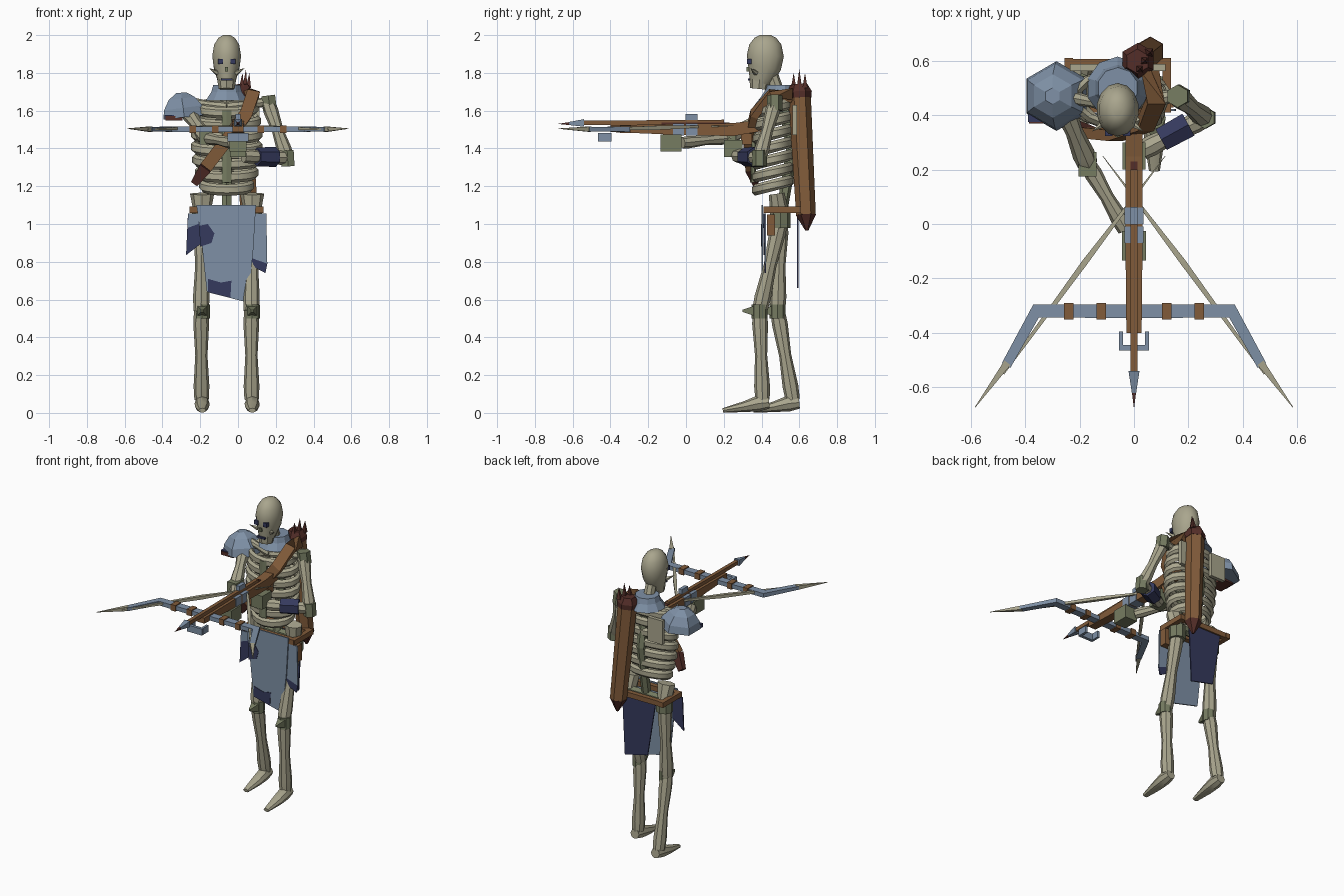
import bpy, bmesh, math
from mathutils import Vector

default_cube = bpy.data.objects.get("Cube")
if default_cube:
    bpy.data.objects.remove(default_cube)


def make_material(name, red, green, blue):
    material = bpy.data.materials.new(name)
    material.use_nodes = True
    color = (red, green, blue, 1)
    material.diffuse_color = color
    material.node_tree.nodes["Principled BSDF"].inputs["Base Color"].default_value = color
    return material


bone = make_material("pale bone", .40, .38, .27)
joint = make_material("olive bone", .18, .20, .12)
steel = make_material("blue grey steel", .21, .28, .38)
wood = make_material("brown wood", .22, .105, .042)
maroon = make_material("dark red leather", .09, .028, .022)
navy = make_material("navy cloth", .036, .042, .11)


def finish(name, mesh_builder, material, smooth):
    bmesh.ops.remove_doubles(mesh_builder, verts=mesh_builder.verts, dist=.0005)
    bmesh.ops.recalc_face_normals(mesh_builder, faces=mesh_builder.faces)
    mesh = bpy.data.meshes.new(name)
    mesh_builder.to_mesh(mesh)
    mesh_builder.free()
    mesh.materials.append(material)
    if smooth:
        mesh.shade_smooth()
        mesh.set_sharp_from_angle(angle=math.radians(40))
    obj = bpy.data.objects.new(name, mesh)
    bpy.context.scene.collection.objects.link(obj)
    return obj


def loft(name, path, sizes, material, sides=8, closed=False, smooth=False):
    """Sweep a section along a path; sizes are half widths, one number or (across, up)."""
    path = [Vector(point) for point in path]
    if not isinstance(sizes, list):
        sizes = [sizes] * len(path)
    span = (path[-1] - path[0]).normalized()
    upright = abs(span.z) > .75 and not closed
    reference = Vector((0, 1, 0)) if upright else Vector((0, 0, 1))
    builder, rings, count = bmesh.new(), [], len(path)
    for index, point in enumerate(path):
        if closed:
            tangent = path[(index + 1) % count] - path[index - 1]
        else:
            tangent = path[min(index + 1, count - 1)] - path[max(index - 1, 0)]
        tangent.normalize()
        across = tangent.cross(reference).normalized()
        up = across.cross(tangent)
        size = sizes[index]
        wide, high = size if isinstance(size, tuple) else (size, size)
        ring = []
        for step in range(sides):
            angle = math.tau * step / sides + (math.pi / 4 if sides == 4 else math.pi / 2)
            grow = math.sqrt(2) if sides == 4 else 1
            offset = across * wide * math.cos(angle) + up * high * math.sin(angle)
            ring.append(builder.verts.new(point + offset * grow))
        rings.append(ring)
    pairs = list(zip(rings, rings[1:])) + ([(rings[-1], rings[0])] if closed else [])
    for low, top in pairs:
        for step in range(sides):
            after = (step + 1) % sides
            builder.faces.new((low[step], low[after], top[after], top[step]))
    if not closed:
        builder.faces.new(rings[0])
        builder.faces.new(rings[-1])
    return finish(name, builder, material, smooth)


def limb(name, start, end, radius):
    """A long bone, thicker at both ends."""
    start, end = Vector(start), Vector(end)
    path = [start.lerp(end, part) for part in (0, .15, .5, .85, 1)]
    return loft(name, path, [radius * f for f in (1, 1.1, .85, 1.1, 1)], bone, smooth=True)


def box(name, center, half, material):
    x, y, z = center
    return loft(name, [(x, y - half[1], z), (x, y + half[1], z)], (half[0], half[2]), material, sides=4)


def plate(name, outline, depth, material, tilt=0, thick=.008):
    """A flat sheet from an (x, z) outline facing the front."""
    builder = bmesh.new()
    sheet = builder.faces.new([builder.verts.new((x, depth + tilt * x, z)) for x, z in outline])
    extruded = bmesh.ops.extrude_face_region(builder, geom=[sheet])["geom"]
    moved = [item for item in extruded if isinstance(item, bmesh.types.BMVert)]
    bmesh.ops.translate(builder, verts=moved, vec=(0, thick, 0))
    return finish(name, builder, material, False)


mid = -.06  # body centre line

# Skull with jaw, eyes, nose and cheek tusks
loft("skull",
     [(mid, .42, 2), (mid, .42, 1.985), (mid, .42, 1.95), (mid, .42, 1.89), (mid, .415, 1.83),
      (mid, .4, 1.78), (mid, .39, 1.75)],
     [(.02, .03), (.045, .058), (.068, .085), (.078, .098), (.07, .088), (.055, .07), (.046, .055)],
     bone, sides=14, smooth=True)
loft("jaw", [(mid, .39, 1.765), (mid, .385, 1.715)], [(.05, .055), (.042, .045)], bone, sides=8)
for side in (-1, 1):
    box("eye_socket", (mid + side * .033, .336, 1.86), (.014, .012, .014), navy)
    loft("cheek_tusk", [(mid + side * .05, .37, 1.8), (mid + side * .095, .34, 1.825)], [.015, 0], bone, sides=5)
box("nose_hole", (mid, .332, 1.82), (.008, .012, .012), joint)
box("mouth_gap", (mid, .333, 1.765), (.03, .006, .006), navy)

# Neck, spine and steel collar
loft("neck", [(mid, .52, 1.6), (mid, .45, 1.8)], .035, bone, smooth=True)
loft("spine", [(mid, .5, 1.03), (mid, .53, 1.2), (mid, .56, 1.4), (mid, .52, 1.64)], .03, joint, sides=6)
loft("collar", [(mid, .5, 1.735), (mid, .5, 1.7), (mid, .5, 1.655)], [.075, .085, .115], steel, sides=10)

# Ribcage: slanted elliptical rings with a breastbone
for level in range(7):
    bulge = 1 - ((level - 3.5) / 3.5) ** 2
    width, height = .13 + .045 * bulge, 1.205 + .068 * level
    ring = []
    for step in range(16):
        turn = math.tau * step / 16
        ring.append((mid + width * math.cos(turn), .46 + .095 * math.sin(turn),
                     height + .025 * math.sin(turn)))
    loft("rib", ring, (.018, .03), bone, sides=6, closed=True, smooth=True)
loft("breastbone", [(mid, .355, 1.22), (mid, .36, 1.6)], (.03, .015), joint, sides=6)

# Shoulder girdle
for side in (-1, 1):
    limb("collar_bone", (mid, .43, 1.62), (mid + side * .2, .47, 1.645), .024)
    box("shoulder_blade", (mid + side * .12, .575, 1.55), (.055, .012, .08), bone)

# Right arm supporting the bow from below
shoulder, elbow, wrist = (-.27, .46, 1.6), (-.17, .22, 1.455), (-.03, -.02, 1.43)
limb("right_upper_arm", shoulder, elbow, .038)
limb("right_forearm", elbow, wrist, .03)
box("right_elbow", elbow, (.033, .045, .035), joint)
box("right_hand", (0, -.08, 1.43), (.045, .055, .045), joint)

# Left arm reaching to the trigger
shoulder, elbow, wrist = (.16, .47, 1.64), (.26, .39, 1.35), (.03, .27, 1.36)
limb("left_upper_arm", shoulder, elbow, .036)
limb("left_forearm", elbow, wrist, .035)
loft("left_shoulder", [(.17, .47, 1.6), (.16, .47, 1.68)], .042, joint, sides=6)
loft("left_elbow", [(.265, .39, 1.305), (.26, .39, 1.39)], .04, joint, sides=6)
loft("left_glove", [(.2, .365, 1.355), (.1, .31, 1.355)], [.053, .05], navy, sides=6)
box("left_hand", (0, .25, 1.4), (.042, .05, .045), joint)

# Shoulder dome with its strap
loft("shoulder_dome", [(-.285, .47, 1.565), (-.29, .47, 1.615), (-.298, .47, 1.665), (-.3, .47, 1.695)],
     [.128, .118, .08, .03], steel, sides=6)
box("dome_strap", (-.34, .43, 1.56), (.045, .06, .012), maroon)
box("dome_lining", (-.36, .39, 1.565), (.03, .015, .012), navy)

# Chest strap running from the left shoulder to the right hip
strap = [(.06, .56, 1.68), (.08, .45, 1.69), (.04, .36, 1.58), (-.07, .325, 1.43), (-.17, .335, 1.3)]
loft("chest_strap", strap, (.034, .02), wood, sides=4)
loft("strap_end", [strap[-1], (-.23, .37, 1.215)], [(.034, .021), (.02, .015)], maroon, sides=4)

# Quiver with capped ends and spiky arrows
top, bottom = Vector((.015, .6, 1.7)), Vector((.06, .635, 1.05))
loft("quiver", [top, bottom], [.06, .052], wood, sides=6)
loft("quiver_rim", [top.lerp(bottom, .05), top, top.lerp(bottom, -.06)], [.062, .066, .045], maroon, sides=6)
loft("quiver_tip", [bottom, bottom + Vector((.005, .005, -.085))], [.054, .008], maroon, sides=6)
for shift in (-1, 0, 1):
    base = top + Vector((.022 + .018 * shift, .03 * shift, .02))
    loft("quiver_arrow", [base, base + Vector((.005, 0, .1 - .02 * abs(shift)))], [.014, 0], maroon, sides=4)

# Pelvis and legs
for label, x, knee_y, ankle_y in (("right", -.19, .485, .565), ("left", .075, .39, .405)):
    hip, knee, ankle = (x, .5, 1.02), (x - .005, knee_y, .54), (x - .003, ankle_y, .07)
    loft(label + "_pelvis", [(x, .5, 1), (x, .495, 1.06), (x, .48, 1.16)],
         [.04, (.045, .05), (.064, .042)], bone, sides=8)
    loft(label + "_hip_joint", [(x, .5, .98), (x, .5, 1.07)], .053, joint, sides=8)
    limb(label + "_thigh", hip, knee, .04)
    limb(label + "_shin", knee, ankle, .038)
    loft(label + "_knee", [(x, knee_y, .5), (x, knee_y, .575)], .042, joint, sides=8)
    loft(label + "_knee_spike", [(x, knee_y - .03, .54), (x, knee_y - .09, .54)], [.026, .006], joint, sides=4)
    loft(label + "_foot",
         [(x, ankle_y + .035, .055), (x, ankle_y - .02, .05), (x, ankle_y - .1, .032), (x, ankle_y - .21, .013)],
         [.032, (.04, .042), (.037, .028), (.02, .012)], bone, smooth=True)
loft("pelvis_bar", [(-.17, .51, 1.06), (.06, .51, 1.06)], .03, joint, sides=6)

# Belt, pouch and hanging cloths
for y in (.425, .59):
    box("belt_bar", (mid, y, 1.075), (.19, .016, .017), wood)
for side in (-1, 1):
    box("belt_side", (mid + side * .18, .51, 1.075), (.016, .1, .017), wood)
box("belt_pouch", (.113, .45, .995), (.033, .022, .055), wood)
plate("front_cloth", [(-.22, 1.1), (.095, 1.1), (.08, .85), (.05, .585), (-.165, .64), (-.19, .88)], .4, steel)
plate("front_cloth_stain", [(-.16, .64), (-.04, .61), (-.035, .7), (-.09, .69), (-.16, .71)], .397, navy, thick=.003)
plate("side_stain", [(-.2, .88), (-.14, .9), (-.125, .95), (-.16, 1), (-.205, .99)], .397, navy, thick=.003)
plate("right_hip_cloth", [(-.265, 1.055), (-.19, 1.055), (-.19, .9), (-.275, .835)], .41, navy)
plate("right_hip_patch", [(-.262, 1.055), (-.2, 1.055), (-.21, 1), (-.265, .98)], .407, steel, thick=.003)
plate("left_hip_cloth", [(.07, 1.055), (.15, 1.055), (.155, .79), (.07, .82)], .415, steel)
plate("left_hip_hem", [(.07, .82), (.155, .79), (.145, .74), (.07, .78)], .415, navy)
plate("back_cloth", [(-.19, 1.07), (.06, 1.07), (.04, .66), (-.13, .7)], .588, navy)

# Bow stock, bolt and fittings
loft("stock", [(0, .42, 1.525), (0, .25, 1.5), (0, 0, 1.5), (0, -.4, 1.505)],
     [(.03, .03), (.032, .034), (.032, .03), (.028, .018)], wood, sides=4)
box("trigger_block", (0, .32, 1.45), (.022, .03, .03), wood)
box("stock_groove", (0, .05, 1.532), (.012, .18, .006), maroon)
loft("bolt_shaft", [(0, .2, 1.54), (0, -.55, 1.535)], .012, wood, sides=4)
loft("bolt_head", [(0, -.54, 1.535), (0, -.62, 1.532)], [.02, .008], steel, sides=4)
loft("bolt_point", [(0, -.6, 1.532), (0, -.68, 1.53)], [.01, 0], maroon, sides=4)
box("sight", (0, .03, 1.56), (.012, .032, .022), steel)
for y in (.03, -.04):
    box("stock_band", (0, y, 1.5), (.035, .03, .032), steel)
box("stirrup_front", (0, -.455, 1.46), (.055, .01, .022), steel)

# Mirrored bow arms, wraps, string and stirrup sides
for side in (-1, 1):
    box("stirrup_side", (side * .048, -.425, 1.46), (.008, .03, .022), steel)
    loft("bow_arm", [(0, -.32, 1.502), (side * .36, -.32, 1.502), (side * .47, -.52, 1.502)],
         [(.025, .014), (.026, .014), (.018, .011)], steel, sides=4)
    loft("bow_horn", [(side * .465, -.51, 1.502), (side * .585, -.675, 1.505)], [.014, .001], bone, sides=4)
    for place in (.12, .24):
        box("bow_wrap", (side * place, -.32, 1.502), (.018, .03, .02), wood)
    loft("bow_string", [(side * .48, -.55, 1.5), (side * .18, -.14, 1.51), (side * -.115, .25, 1.52)],
         [.004, .011, .001], bone, sides=4)
